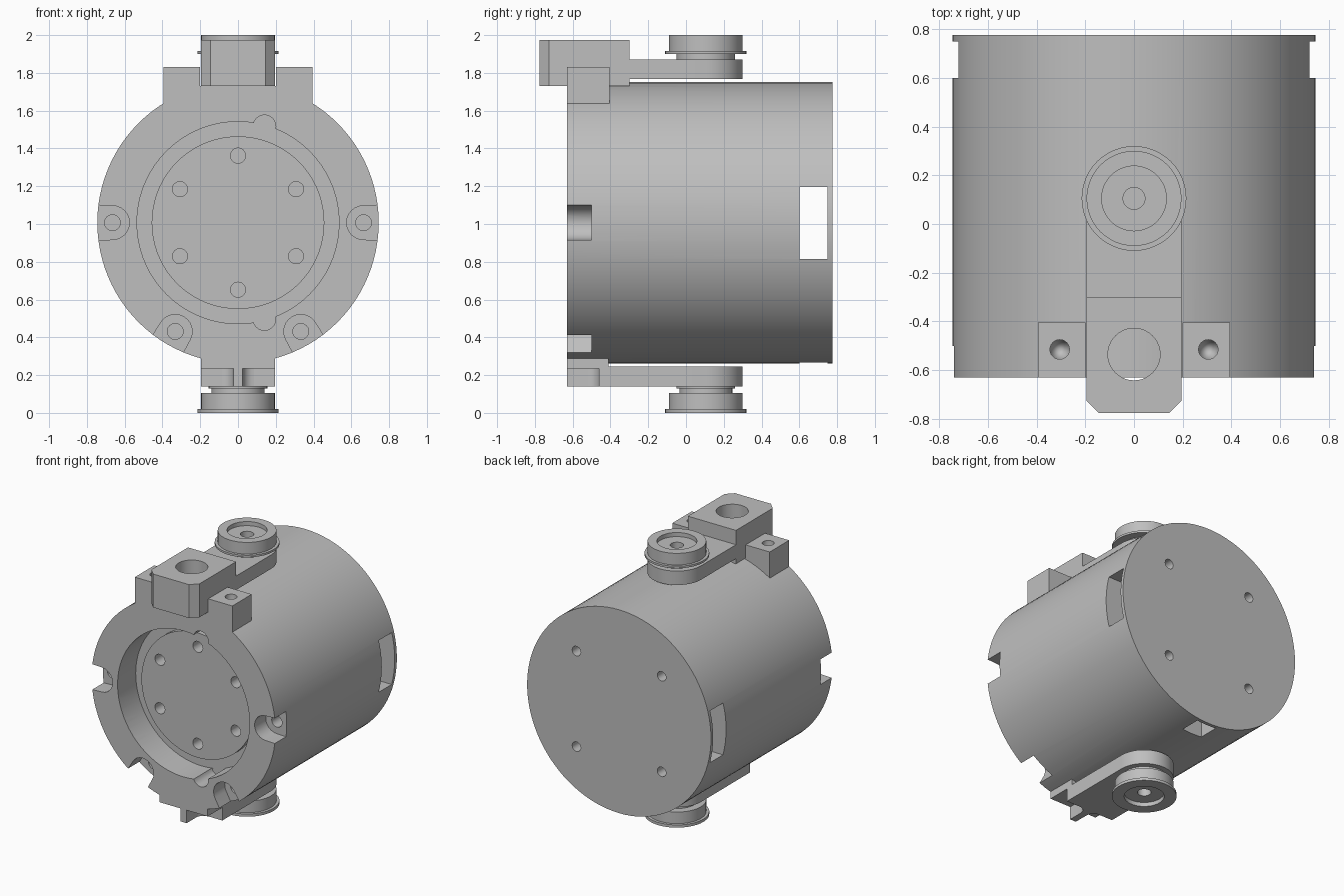
import bpy, bmesh
from math import pi, sin, cos, radians
from mathutils import Matrix, Vector

cube = bpy.data.objects.get("Cube")
if cube:
    bpy.data.objects.remove(cube, do_unlink=True)

grey = bpy.data.materials.new("housing grey")
grey.use_nodes = True
COLOUR = (0.52, 0.52, 0.52, 1)
grey.diffuse_color = COLOUR
grey.node_tree.nodes["Principled BSDF"].inputs["Base Color"].default_value = COLOUR

AXIS_Z = 1.007      # height of the housing axis
HUB_Y = 0.105       # position of both pivots
FRONT, BACK = -0.63, 0.775
R = 0.745


def finish(name, bm):
    bmesh.ops.remove_doubles(bm, verts=bm.verts, dist=1e-5)
    bmesh.ops.recalc_face_normals(bm, faces=bm.faces)
    mesh = bpy.data.meshes.new(name)
    bm.to_mesh(mesh)
    bm.free()
    mesh.materials.append(grey)
    obj = bpy.data.objects.new(name, mesh)
    bpy.context.collection.objects.link(obj)
    return obj


def lathe(name, profile, centre, axis="Z", steps=48):
    """Turn (radius, height) points round an upright or a y axis."""
    bm = bmesh.new()
    vs = [bm.verts.new((r, 0, h)) for r, h in profile]
    es = [bm.edges.new(p) for p in zip(vs, vs[1:])]
    bmesh.ops.spin(bm, geom=vs + es, cent=(0, 0, 0), axis=(0, 0, 1),
                   angle=2 * pi, steps=steps, use_merge=True)
    if axis == "Y":
        bm.transform(Matrix.Rotation(-pi / 2, 4, "X"))
    bm.transform(Matrix.Translation(centre))
    return finish(name, bm)


def rod(name, r, a, b, centre, axis="Z", steps=24):
    return lathe(name, [(0, a), (r, a), (r, b), (0, b)], centre, axis, steps)


def prism(name, outline, z0, z1):
    bm = bmesh.new()
    face = bm.faces.new([bm.verts.new((x, y, z0)) for x, y in outline])
    ext = bmesh.ops.extrude_face_region(bm, geom=[face])["geom"]
    top = [v for v in ext if isinstance(v, bmesh.types.BMVert)]
    bmesh.ops.translate(bm, verts=top, vec=(0, 0, z1 - z0))
    return finish(name, bm)


def box(name, x0, x1, y0, y1, z0, z1):
    return prism(name, [(x0, y0), (x1, y0), (x1, y1), (x0, y1)], z0, z1)


def combine(target, others, operation):
    for other in others:
        mod = target.modifiers.new("join", "BOOLEAN")
        mod.operation, mod.solver, mod.object = operation, "EXACT", other
        with bpy.context.temp_override(object=target, active_object=target):
            bpy.ops.object.modifier_apply(modifier=mod.name)
        bpy.data.objects.remove(other, do_unlink=True)


def arc(r, a0, a1, n, cx=0, cy=0):
    return [(cx + r * cos(a0 + (a1 - a0) * i / n), cy + r * sin(a0 + (a1 - a0) * i / n))
            for i in range(n + 1)]


# Main housing with lugs at the top and a foot block below
housing = lathe("housing", [(0, FRONT), (R, FRONT), (R, BACK), (0, BACK)],
                (0, 0, AXIS_Z), "Y", 96)
adds = [box("saddle", -0.25, 0.25, FRONT, -0.405, 1.61, 1.73),
        box("foot", -0.195, 0.195, FRONT, -0.41, 0.2 + 0.035, 0.4)]
for s in (-1, 1):
    x0, x1 = sorted((s * 0.2, s * 0.395))
    adds.append(box("lug", x0, x1, FRONT, -0.405, 1.6, 1.83))
combine(housing, adds, "UNION")

# Front recess with a raised floor disc, and two small bulges on its rim
cuts = [lathe("recess", [(0, -0.7), (0.535, -0.7), (0.535, -0.42), (0.457, -0.42),
                         (0.457, -0.465), (0, -0.465)], (0, 0, AXIS_Z), "Y", 72)]
for s in (-1, 1):
    cuts.append(rod("bulge", 0.06, -0.7, -0.421, (0.14, 0, AXIS_Z + s * 0.51), "Y"))

# Bolt circle on the floor disc and four bolts in the back
for k in range(6):
    a = pi / 6 + k * pi / 3
    cuts.append(rod("floor_hole", 0.04, -0.5, -0.36,
                    (0.355 * cos(a), 0, AXIS_Z + 0.355 * sin(a)), "Y"))
for sx in (-1, 1):
    for sz in (-1, 1):
        cuts.append(rod("back_hole", 0.035, 0.66, 0.85,
                        (sx * 0.345, 0, AXIS_Z + sz * 0.35), "Y"))

# Open bolt pockets round the front rim
for deg in (0, 180, -60, -120):
    pocket = prism("pocket", arc(0.09, pi / 2, 3 * pi / 2, 12) + [(0.3, -0.1), (0.3, 0.1)],
                   -0.13, 0.1)
    a = radians(deg)
    out = Vector((cos(a), 0, sin(a)))
    side = Vector((-sin(a), 0, cos(a)))
    at = out * 0.665 + Vector((0, FRONT, AXIS_Z))
    frame = Matrix((out, side, (0, -1, 0))).transposed().to_4x4()
    pocket.data.transform(Matrix.Translation(at) @ frame)
    cuts += [pocket, rod("pocket_hole", 0.042, -0.52, -0.38, (at.x, 0, at.z), "Y")]

# Side windows, a slot underneath and screw holes in the lugs
cuts += [box("window", -1, 1, 0.6, 0.75, 0.815, 1.195),
         box("under_slot", -0.08, 0.08, 0.6, 0.75, 0.1, 0.5)]
for s in (-1, 1):
    cuts.append(lathe("screw_hole", [(0, 1.7), (0.025, 1.72), (0.04, 1.75), (0.04, 1.9),
                                     (0, 1.9)], (s * 0.305, -0.515, 0), steps=24))
combine(housing, cuts, "DIFFERENCE")

# Upper bracket: chamfered block with a bore, and an arm to the pivot
block = prism("upper_block", [(-0.195, -0.3), (-0.195, -0.725), (-0.145, -0.775),
                              (0.145, -0.775), (0.195, -0.725), (0.195, -0.3)], 1.73, 1.975)
combine(block, [rod("bore", 0.107, 1.6, 2.1, (0, -0.535, 0), steps=40)], "DIFFERENCE")
round_end = arc(0.195, 0, pi, 24, 0, HUB_Y)
upper_arm = prism("upper_arm", round_end + [(-0.195, -0.31), (0.195, -0.31)], 1.768, 1.87)

# Lower bracket: arm with a thin central fin flaring into it
lower_arm = prism("lower_arm", round_end + [(-0.195, -0.46), (0.195, -0.46)], 0.14, 0.245)
flare = arc(0.06, pi, pi / 2, 6, 0.085, -0.52)
fin = prism("lower_fin", [(-0.025, FRONT), (0.025, FRONT)] + flare
            + [(-x, y) for x, y in reversed(flare)], 0.14, 0.245)

# Flanged pivots
upper_hub = lathe("upper_pivot", [(0, 1.86), (0.155, 1.86), (0.155, 1.9), (0.215, 1.9),
                                  (0.215, 1.915), (0.195, 1.915), (0.195, 2), (0.133, 2),
                                  (0.133, 1.97), (0.045, 1.97), (0.045, 1.89), (0, 1.89)],
                  (0, HUB_Y, 0))
lower_hub = lathe("lower_pivot", [(0, 0.15), (0.155, 0.15), (0.155, 0.128), (0.14, 0.128),
                                  (0.14, 0.105), (0.195, 0.105), (0.195, 0.02), (0.215, 0.02),
                                  (0.215, 0), (0.133, 0), (0.133, 0.03), (0.045, 0.03),
                                  (0.045, 0.11), (0, 0.11)], (0, HUB_Y, 0))

# Smooth curved walls, keep the edges crisp
bpy.ops.object.select_all(action="DESELECT")
for obj in (housing, block, upper_arm, lower_arm, fin, upper_hub, lower_hub):
    obj.select_set(True)
bpy.context.view_layer.objects.active = housing
bpy.ops.object.shade_smooth_by_angle(angle=radians(30))
